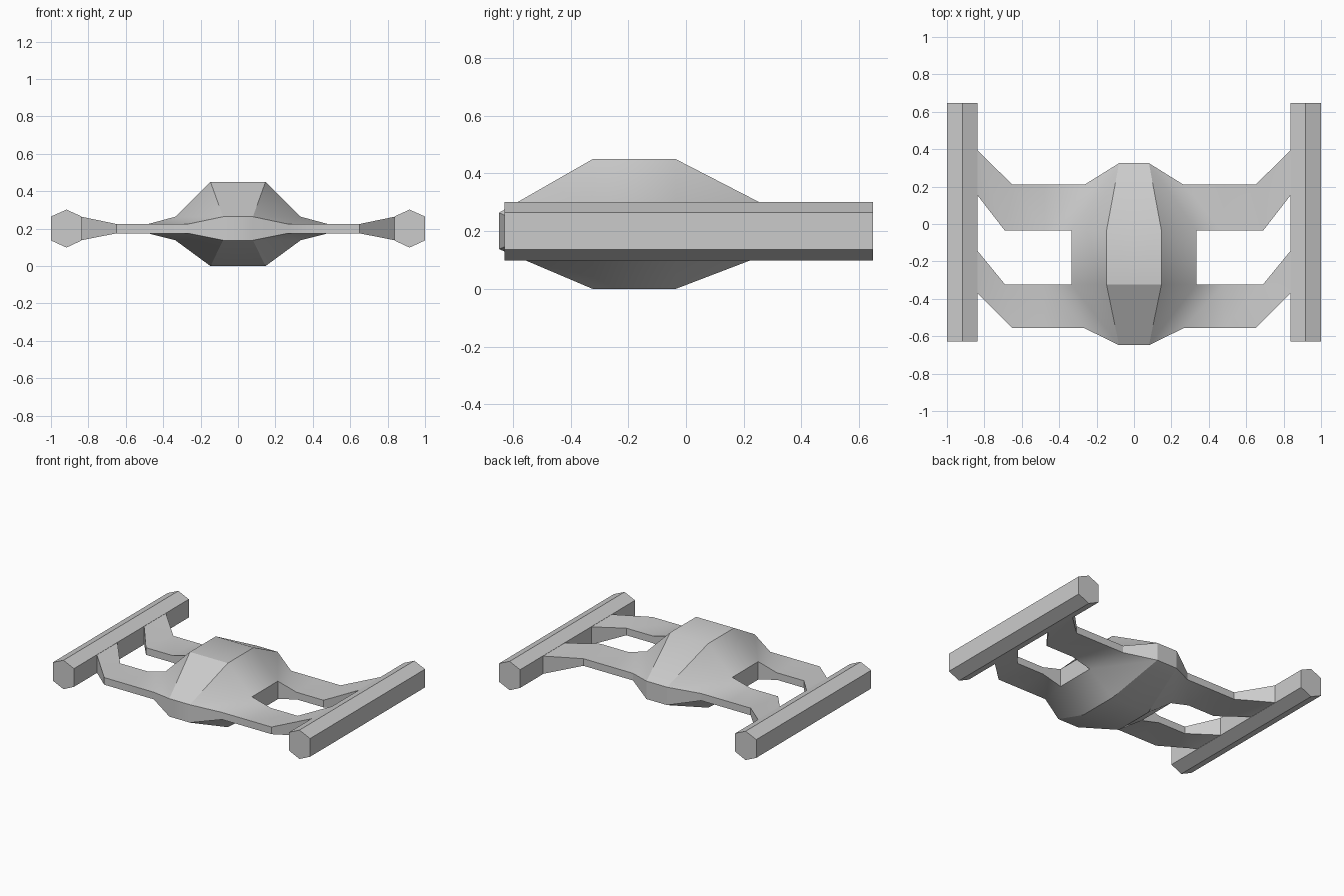
import bpy, bmesh, math

if "Cube" in bpy.data.objects:
    bpy.data.objects.remove(bpy.data.objects["Cube"])


def finish(name, bm):
    """Turn a right-half bmesh into an object mirrored across x = 0."""
    bmesh.ops.recalc_face_normals(bm, faces=bm.faces)
    me = bpy.data.meshes.new(name)
    bm.to_mesh(me)
    bm.free()
    ob = bpy.data.objects.new(name, me)
    bpy.context.collection.objects.link(ob)
    bpy.context.view_layer.objects.active = ob
    ob.select_set(True)
    mod = ob.modifiers.new("mirror", 'MIRROR')
    mod.use_clip = True
    bpy.ops.object.modifier_apply(modifier=mod.name)
    bpy.ops.object.shade_smooth_by_angle(angle=math.radians(29))
    ob.select_set(False)


THIN, EDGE, TALL = (0.225, 0.175), (0.264, 0.138), (0.45, 0.0)

# Central hull and forked arms: plan points (x, y, (top z, bottom z)), right half
points, faces = {}, []
for s, nose, out, inn, tip_out, tip_in in (
        ("f", -0.648, -0.557, -0.323, -0.37, -0.142),
        ("r", 0.325, 0.21, -0.036, 0.395, 0.155)):
    points.update({
        s + "nose0": (0, nose, EDGE), s + "nose": (0.08, nose, EDGE),
        s + "deck0": (0, inn, TALL), s + "deck": (0.147, inn, TALL),
        s + "waist": (0.335, inn, EDGE), s + "root": (0.265, out, THIN),
        s + "o1": (0.48, out, THIN), s + "i1": (0.48, inn, THIN),
        s + "o2": (0.65, out, THIN), s + "i2": (0.69, inn, THIN),
        s + "o3": (0.838, tip_out, EDGE), s + "i3": (0.838, tip_in, EDGE)})
    loops = ["nose0 nose deck deck0", "nose waist deck", "nose root waist",
             "root i1 waist", "root o1 i1", "o1 o2 i2 i1", "o2 o3 i2", "o3 i3 i2"]
    for lp in loops:
        names = [s + n for n in lp.split()]
        faces.append(names if s == "f" else names[::-1])
faces += ["fdeck0 fdeck rdeck rdeck0".split(), "fdeck fwaist rwaist rdeck".split()]

bm = bmesh.new()
top = {n: bm.verts.new((x, y, z[0])) for n, (x, y, z) in points.items()}
low = {n: bm.verts.new((x, y, z[1])) for n, (x, y, z) in points.items()}
used = [(f[i], f[(i + 1) % len(f)]) for f in faces for i in range(len(f))]
for f in faces:
    bm.faces.new([top[n] for n in f])
    bm.faces.new([low[n] for n in reversed(f)])
# Side walls along the open outline, skipping the mirror plane
for a, b in used:
    if (b, a) not in used and points[a][0] + points[b][0] > 0:
        bm.faces.new((top[b], top[a], low[a], low[b]))
finish("hull_and_arms", bm)

# Hexagonal side rails
bm = bmesh.new()
hexagon = [(0.917, 0.302), (1.0, 0.265), (1.0, 0.137),
           (0.917, 0.099), (0.836, 0.137), (0.836, 0.265)]
end = bm.faces.new([bm.verts.new((x, -0.628, z)) for x, z in hexagon])
ext = bmesh.ops.extrude_face_region(bm, geom=[end], use_keep_orig=True)
moved = [g for g in ext["geom"] if isinstance(g, bmesh.types.BMVert)]
bmesh.ops.translate(bm, verts=moved, vec=(0, 1.276, 0))
finish("side_rails", bm)
